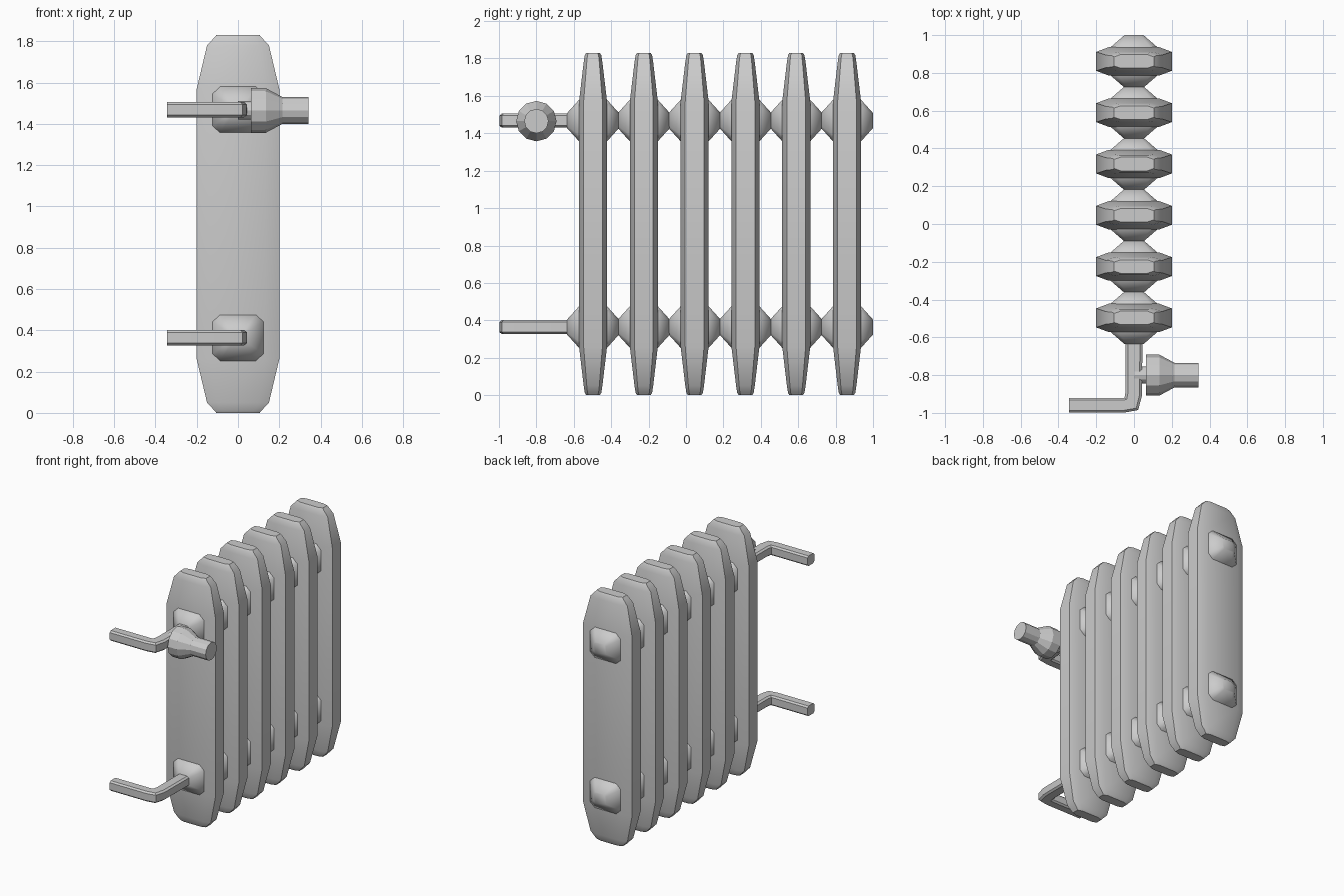
import bpy, bmesh, math

if "Cube" in bpy.data.objects:
    bpy.data.objects.remove(bpy.data.objects["Cube"])

SPACING, FIRST_Y = 0.2716, -0.497
HEIGHT = 1.83
PIPE_Z = (0.364, 1.468)


def loft(name, rings, smooth=None):
    """Skin a closed body through rings of equal point count."""
    bm = bmesh.new()
    loops = [[bm.verts.new(p) for p in ring] for ring in rings]
    n = len(loops[0])
    for a, b in zip(loops, loops[1:]):
        for i in range(n):
            j = (i + 1) % n
            bm.faces.new((a[i], a[j], b[j], b[i]))
    bm.faces.new(loops[0])
    bm.faces.new(loops[-1])
    bmesh.ops.recalc_face_normals(bm, faces=bm.faces)
    mesh = bpy.data.meshes.new(name)
    bm.to_mesh(mesh)
    bm.free()
    ob = bpy.data.objects.new(name, mesh)
    bpy.context.collection.objects.link(ob)
    if smooth:
        bpy.ops.object.select_all(action='DESELECT')
        ob.select_set(True)
        bpy.context.view_layer.objects.active = ob
        bpy.ops.object.shade_smooth_by_angle(angle=math.radians(smooth))
    return ob


def chamfered(a, b, ca, cb):
    """Rectangle of half sizes a, b with cut corners (8 points)."""
    return [(a, -b + cb), (a, b - cb), (a - ca, b), (-a + ca, b),
            (-a, b - cb), (-a, -b + cb), (-a + ca, -b), (a - ca, -b)]


def repeat(ob):
    mod = ob.modifiers.new("row", 'ARRAY')
    mod.count = 6
    mod.use_relative_offset = False
    mod.use_constant_offset = True
    mod.constant_offset_displace = (0, SPACING, 0)
    ob.location.y = FIRST_Y


# Flat tapered radiator columns: height, half width, half thickness
half = [(0.0, 0.105, 0.036), (0.012, 0.115, 0.044), (0.05, 0.15, 0.05), (0.26, 0.2, 0.075)]
levels = half + [(HEIGHT - z, w, t) for z, w, t in reversed(half)]
repeat(loft("column", [[(x, y, z) for x, y in chamfered(w, t, w * 0.33, t * 0.33)]
                       for z, w, t in levels], 50))

# Tapered hubs joining the columns, top and bottom
for label, zc in zip(("lower", "upper"), PIPE_Z):
    stations = [(-0.139, 0.05, 0.04), (-0.074, 0.125, 0.112),
                (0.074, 0.125, 0.112), (0.139, 0.05, 0.04)]
    repeat(loft(label + "_hub", [[(x, y, zc + z) for x, z in chamfered(w, h, w * 0.3, h * 0.3)]
                                 for y, w, h in stations], 50))

# Bent supply pipes: outer and inner edge of the elbow at each station
bend = [((0.045, -0.60), (-0.045, -0.60)), ((0.042, -0.91), (-0.045, -0.89)),
        ((0.022, -0.985), (-0.05, -0.92)), ((-0.05, -0.998), (-0.068, -0.92)),
        ((-0.345, -0.998), (-0.345, -0.92))]
for label, zc in zip(("lower", "upper"), PIPE_Z):
    rings = []
    for (ox, oy), (ix, iy) in bend:
        rings.append([((ox + ix) / 2 + s * (ox - ix) / 2,
                       (oy + iy) / 2 + s * (oy - iy) / 2, zc + z)
                      for s, z in chamfered(1, 0.037, 0.3, 0.011)])
    loft(label + "_pipe", rings, 35)

# Valve stem and faceted knob, turned around the x axis
def turned(name, profile, sides=12):
    loft(name, [[(x, -0.8 + r * math.cos(math.tau * i / sides),
                  PIPE_Z[1] - 0.003 + r * math.sin(math.tau * i / sides))
                 for i in range(sides)] for x, r in profile])


turned("valve_stem", [(0.0, 0.045), (0.08, 0.045)])
turned("valve_knob", [(0.063, 0.108), (0.135, 0.108), (0.215, 0.065), (0.342, 0.065)])
